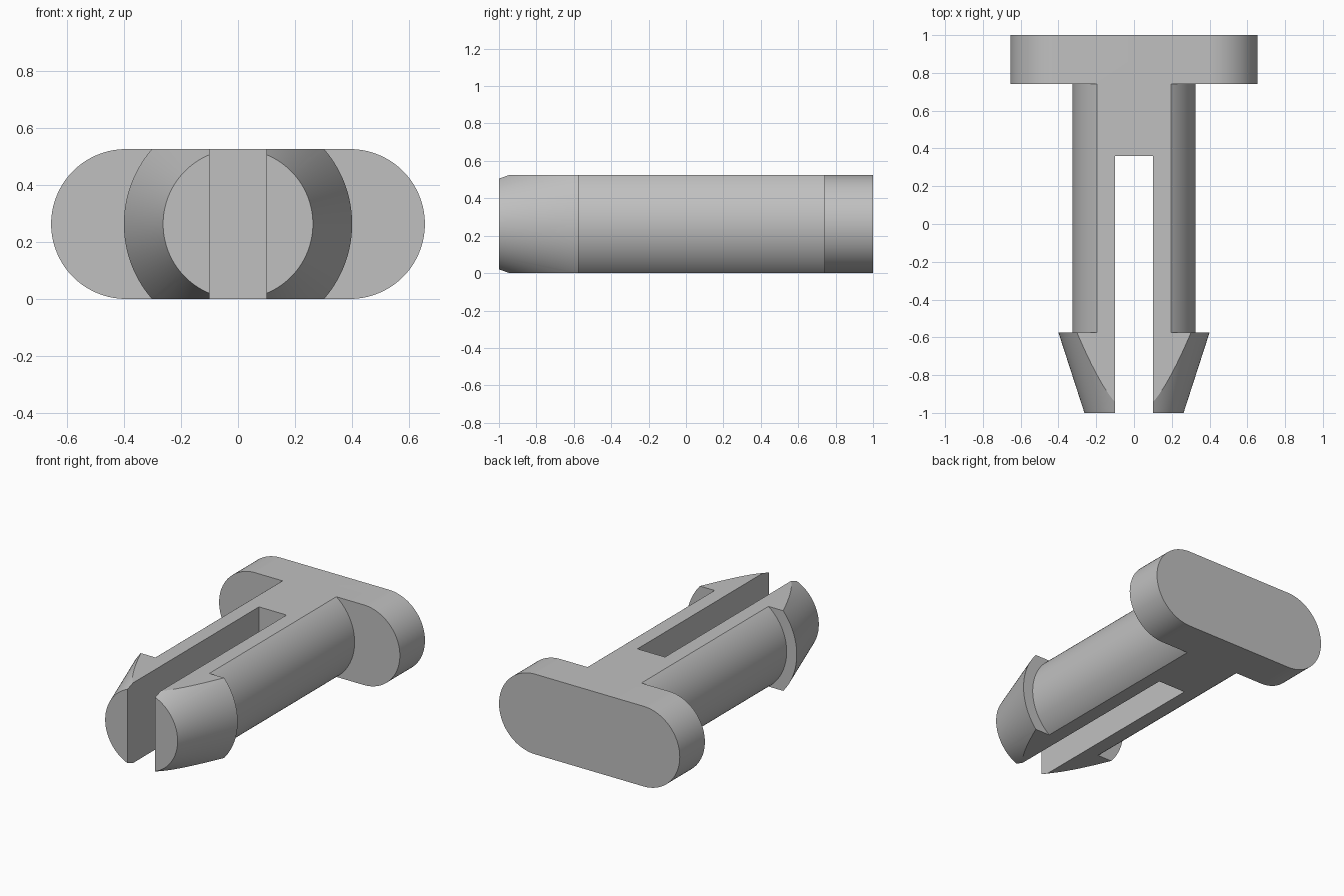
import bpy, bmesh, math
from mathutils import Matrix, Vector

cube = bpy.data.objects.get("Cube")
if cube:
    bpy.data.objects.remove(cube, do_unlink=True)

HALF = 0.2625          # half thickness, also the radius of the rounded ends
SEGMENTS = 128

grey = bpy.data.materials.new("plain grey")
grey.use_nodes = True
colour = (0.53, 0.53, 0.53, 1)
grey.diffuse_color = colour
grey.node_tree.nodes["Principled BSDF"].inputs["Base Color"].default_value = colour


def make_object(name, bm):
    bmesh.ops.recalc_face_normals(bm, faces=bm.faces)
    mesh = bpy.data.meshes.new(name)
    bm.to_mesh(mesh)
    bm.free()
    mesh.materials.append(grey)
    obj = bpy.data.objects.new(name, mesh)
    bpy.context.collection.objects.link(obj)
    return obj


def loft(name, rings):
    """Skin a list of closed rings and cap both ends."""
    bm = bmesh.new()
    loops = [[bm.verts.new(p) for p in ring] for ring in rings]
    for a, b in zip(loops, loops[1:]):
        for i in range(len(a)):
            j = (i + 1) % len(a)
            bm.faces.new((a[i], a[j], b[j], b[i]))
    bm.faces.new(loops[0])
    bm.faces.new(loops[-1])
    return make_object(name, bm)


def ring(y, radius, spread=0):
    """Circle in the xz plane, optionally pulled apart into a stadium."""
    points = []
    for i in range(SEGMENTS):
        a = math.tau * (i + 0.5) / SEGMENTS
        x = radius * math.cos(a)
        points.append((x + math.copysign(spread, x), y, HALF + radius * math.sin(a)))
    return points


def stadium(y, radius, spread):
    points = []
    for side in (1, -1):
        for i in range(SEGMENTS // 2 + 1):
            a = math.pi * (2 * i / SEGMENTS - 0.5)
            points.append((side * (spread + radius * math.cos(a)), y,
                           HALF + side * radius * math.sin(a)))
    return points


def box(name, low, high):
    low, high = Vector(low), Vector(high)
    bm = bmesh.new()
    bmesh.ops.create_cube(bm, size=1, matrix=Matrix.Translation((low + high) / 2)
                          @ Matrix.Diagonal((*(high - low), 1)))
    obj = make_object(name, bm)
    obj.hide_render = True
    return obj


def boolean(target, tool, operation):
    mod = target.modifiers.new(operation, 'BOOLEAN')
    mod.object, mod.operation, mod.solver = tool, operation, 'EXACT'
    bpy.context.view_layer.objects.active = target
    bpy.ops.object.modifier_apply(modifier=mod.name)
    bpy.data.objects.remove(tool, do_unlink=True)


# Round shaft with a stepped, tapered barb at the front
clip = loft("split_clip", [ring(-1, HALF), ring(-0.575, 0.4),
                           ring(-0.575, 0.327), ring(0.9, 0.327)])

# Slot between the prongs, then flats on top and bottom
boolean(clip, box("slot_cutter", (-0.1, -1.2, -0.4), (0.1, 0.36, 1)), 'DIFFERENCE')
boolean(clip, box("flats_cutter", (-1, -1.2, 0), (1, 1.2, 2 * HALF)), 'INTERSECT')

# Wide head with rounded ends
head = loft("head", [stadium(0.74, HALF, 0.3925), stadium(1, HALF, 0.3925)])
boolean(clip, head, 'UNION')

# Merge the coplanar faces and shade the curves smooth
bm = bmesh.new()
bm.from_mesh(clip.data)
bmesh.ops.remove_doubles(bm, verts=bm.verts, dist=0.0001)
bmesh.ops.dissolve_limit(bm, angle_limit=math.radians(0.1), verts=bm.verts, edges=bm.edges)
bm.to_mesh(clip.data)
bm.free()
bpy.ops.object.select_all(action='DESELECT')
clip.select_set(True)
bpy.context.view_layer.objects.active = clip
bpy.ops.object.shade_smooth_by_angle(angle=math.radians(15))
